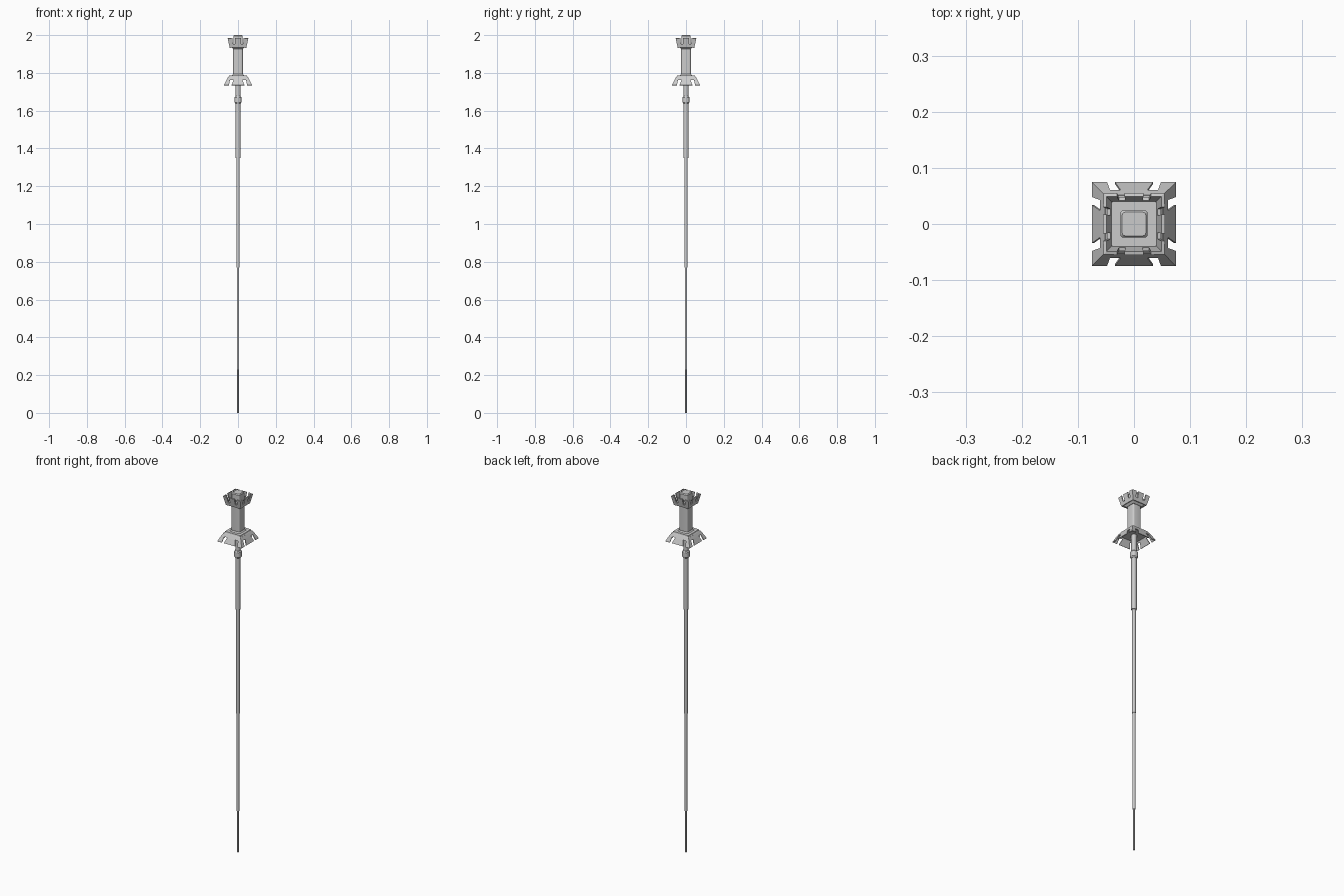
import bpy, bmesh
from math import cos, sin, pi
from mathutils import Matrix

if "Cube" in bpy.data.objects:
    bpy.data.objects.remove(bpy.data.objects["Cube"])


def finish(bm, name, smooth=False):
    bmesh.ops.remove_doubles(bm, verts=bm.verts, dist=1e-5)
    bmesh.ops.recalc_face_normals(bm, faces=bm.faces)
    me = bpy.data.meshes.new(name)
    bm.to_mesh(me)
    bm.free()
    ob = bpy.data.objects.new(name, me)
    bpy.context.collection.objects.link(ob)
    if smooth:
        bpy.context.view_layer.objects.active = ob
        ob.select_set(True)
        bpy.ops.object.shade_smooth_by_angle()
        ob.select_set(False)
    return ob


def loft(name, sections, roundness, smooth=True, seg=4):
    """Rounded-square column through (half width, z) sections."""
    bm = bmesh.new()
    rings = []
    for half, z in sections:
        r = half * roundness
        ring = []
        for q in range(4):
            base = q * pi / 2
            cx = (half - r) * 2 ** 0.5 * cos(base + pi / 4)
            cy = (half - r) * 2 ** 0.5 * sin(base + pi / 4)
            for i in range(seg + 1):
                a = base + i * pi / 2 / seg
                ring.append(bm.verts.new((cx + r * cos(a), cy + r * sin(a), z)))
        rings.append(ring)
    n = len(rings[0])
    for a, b in zip(rings, rings[1:]):
        for i in range(n):
            j = (i + 1) % n
            bm.faces.new((a[i], a[j], b[j], b[i]))
    bm.faces.new(rings[0][::-1])
    bm.faces.new(rings[-1])
    return finish(bm, name, smooth)


def notched_skirt(name, levels, mids, corners, thick):
    """Four-sided flared skirt: a full band, then a middle flap and mitred corner flaps."""
    (d0, z0), (d1, z1), (d2, z2) = levels
    m1, m2 = mids
    c1, c2 = corners
    row1 = [-d1, -c1, -m1, m1, c1, d1]
    row2 = [-d2, -c2, -m2, m2, c2, d2]
    bm = bmesh.new()
    for side in range(4):
        rot = Matrix.Rotation(side * pi / 2, 4, 'Z')

        def row(xs, d, z):
            verts = [bm.verts.new((x, -d, z)) for x in xs]
            bmesh.ops.transform(bm, matrix=rot, verts=verts)
            return verts

        a = row([x * d0 / d1 for x in row1], d0, z0)
        b = row(row1, d1, z1)
        c = row(row2, d2, z2)
        for i in range(5):
            bm.faces.new((a[i], a[i + 1], b[i + 1], b[i]))
            if i % 2 == 0:
                bm.faces.new((b[i], b[i + 1], c[i + 1], c[i]))
    ob = finish(bm, name)
    mod = ob.modifiers.new("thickness", 'SOLIDIFY')
    mod.thickness = thick
    mod.offset = -1
    mod.use_even_offset = True
    return ob


# Telescoping pole, thinnest at the foot
pole = [("tip_rod", 0.004, 0.0, 0.24), ("lower_pole", 0.0065, 0.23, 0.78),
        ("middle_pole", 0.0085, 0.77, 1.36), ("upper_pole", 0.0125, 1.35, 1.78)]
for name, half, za, zb in pole:
    loft(name, [(half, za), (half, zb)], 0.8)
loft("pole_collar", [(0.014, 1.638), (0.018, 1.644), (0.018, 1.671), (0.014, 1.677)], 0.8)

# Square guard: stepped plate with drooping flaps
loft("guard_plate", [(0.053, 1.768), (0.053, 1.776), (0.049, 1.780), (0.047, 1.787)],
     0.04, False, 1)
notched_skirt("guard_flaps", [(0.052, 1.779), (0.061, 1.763), (0.075, 1.735)],
              (0.024, 0.034), (0.043, 0.048), 0.004)

# Handle column
loft("handle_foot", [(0.034, 1.785), (0.027, 1.793)], 0.3)
loft("handle", [(0.0255, 1.785), (0.0255, 1.935)], 0.35)

# Crown: funnel base, flaring prongs and centre cap
loft("crown_base", [(0.027, 1.927), (0.037, 1.937), (0.040, 1.948)], 0.06, False, 1)
notched_skirt("crown_prongs", [(0.038, 1.935), (0.042, 1.953), (0.049, 1.985)],
              (0.015, 0.017), (0.027, 0.030), 0.006)
loft("crown_cap", [(0.0245, 1.94), (0.0245, 1.995), (0.021, 2.0)], 0.25)
